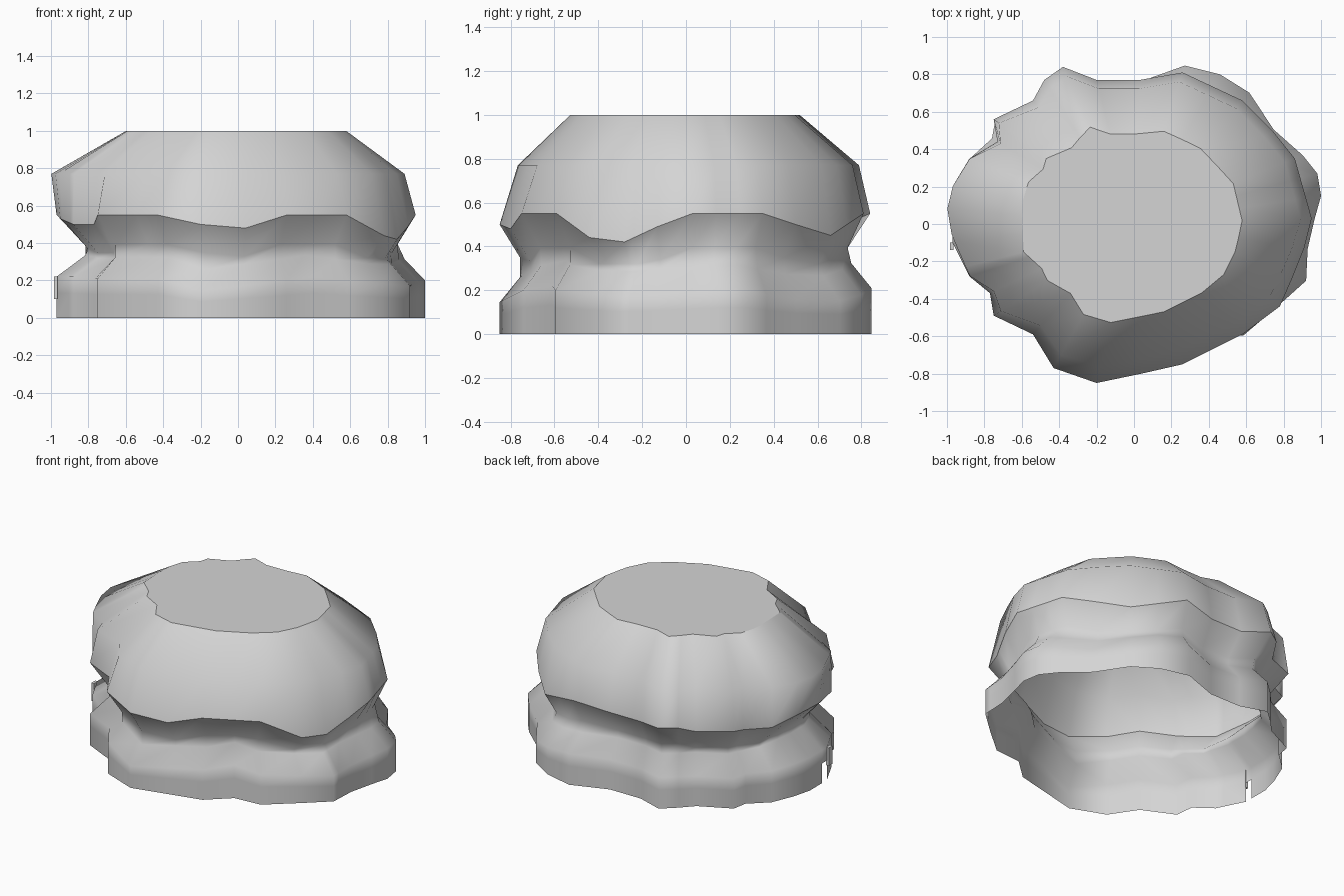
import bpy, bmesh, math

if "Cube" in bpy.data.objects:
    bpy.data.objects.remove(bpy.data.objects["Cube"])

# Outline corners (x, y, z), counter-clockwise
RIM = [(-.43, -.77, .55), (-.2, -.85, .5), (.04, -.8, .48), (.26, -.75, .55), (.58, -.59, .55),
       (.78, -.44, .44), (.85, -.28, .42), (.91, -.13, .49), (.95, .03, .55), (.86, .35, .55),
       (.74, .5, .5), (.58, .66, .45), (.26, .81, .55), (.03, .77, .52), (-.2, .77, .52),
       (-.38, .84, .55), (-.48, .77, .55), (-.54, .66, .5), (-.75, .56, .52), (-.73, .44, .48),
       (-.88, .35, .5), (-.95, .2, .54), (-.97, .08, .55), (-.95, -.05, .53), (-.88, -.28, .5),
       (-.77, -.37, .5), (-.75, -.49, .55), (-.54, -.59, .55)]
BASE = [(-.43, -.76, .21), (-.2, -.85, .145), (.26, -.74, .2), (.4, -.61, .22), (.58, -.6, .2),
        (.92, -.31, .17), (.93, -.1, .18), (1, .15, .2), (.98, .27, .2), (.9, .37, .18),
        (.75, .5, .16), (.62, .7, .15), (.46, .8, .18), (.26, .85, .21), (.03, .76, .2),
        (-.2, .76, .2), (-.38, .82, .21), (-.54, .65, .2), (-.75, .55, .2), (-.76, .45, .2),
        (-.9, .33, .21), (-.97, .1, .22), (-.97, -.1, .22), (-.88, -.28, .22),
        (-.76, -.37, .21), (-.75, -.49, .21), (-.54, -.59, .21)]
TOP = [(-.14, -.53), (.16, -.47), (.36, -.37), (.48, -.27), (.54, -.15), (.58, .01), (.53, .22),
       (.35, .41), (.15, .5), (0, .48), (-.14, .48), (-.24, .52), (-.34, .4), (-.47, .35),
       (-.49, .28), (-.57, .22), (-.6, .1), (-.59, -.15), (-.48, -.25), (-.46, -.31),
       (-.34, -.37), (-.28, -.48)]
TOP = [(x, y, 1.0) for x, y in TOP]
TAU = math.tau


def angle(p):
    return math.atan2(p[1], p[0]) % TAU


def sample(outline, a):
    """Radius and height of an outline along direction a."""
    dx, dy = math.cos(a), math.sin(a)
    for i, p in enumerate(outline):
        q = outline[(i + 1) % len(outline)]
        span = (angle(q) - angle(p)) % TAU
        off = (a - angle(p) + 1e-6) % TAU
        if off <= span + 2e-6:
            cp, cq = p[0] * dy - p[1] * dx, q[0] * dy - q[1] * dx
            t = cp / (cp - cq) if abs(cp - cq) > 1e-9 else 0
            x, y, z = (p[k] + (q[k] - p[k]) * t for k in range(3))
            return math.hypot(x, y), z


# Shared directions so that every ring keeps its corners
angles = [angle(p) for p in RIM]
for p in BASE + TOP:
    if all(abs((angle(p) - b + math.pi) % TAU - math.pi) > .045 for b in angles):
        angles.append(angle(p))
angles.sort()

# Loft profile per direction: foot, wall, ledge, waist, overhang, shoulder, top
bm = bmesh.new()
columns = []
for a in angles:
    rb, zb = sample(BASE, a)
    rr, zr = sample(RIM, a)
    rt, zt = sample(TOP, a)
    left = max(0, -math.cos(a)) ** 6
    front = max(0, -math.sin(a))
    rs = rr + (rt - rr) * (.16 + .1 * front - .24 * left)
    pinch = .89 - .05 * left
    z_waist = max(.32, .33 + (zr - .48) * .9)
    z_ledge = min(zb + .115, z_waist - .03)
    profile = [(rb, 0), (rb, zb * .6), (rb, zb), (rb * pinch, z_ledge),
               ((rb + rr) * .5 * pinch, z_waist), (rr, zr), (rs, .77), (rt, zt)]
    columns.append([bm.verts.new((r * math.cos(a), r * math.sin(a), z)) for r, z in profile])

n = len(columns)
for i in range(n):
    c, d = columns[i], columns[(i + 1) % n]
    for k in range(len(c) - 1):
        f = bm.faces.new((c[k], d[k], d[k + 1], c[k + 1]))
        m = f.calc_center_median()
        # Small notch in the foot on the left side
        if k == 0 and m.x < -.9 and -.1 < m.y < -.05:
            bm.faces.remove(f)
bm.faces.new([c[-1] for c in columns])

# Smooth faces, with creases at the rim, the top and steep folds
rim_verts = {c[5] for c in columns}
top_verts = {c[-1] for c in columns}
for f in bm.faces:
    f.smooth = True
for e in bm.edges:
    on_ring = set(e.verts) <= rim_verts or set(e.verts) <= top_verts
    e.smooth = not (on_ring or e.calc_face_angle(0) > math.radians(48))

mat = bpy.data.materials.new("stone grey")
mat.diffuse_color = (.66, .66, .66, 1)
mat.use_nodes = True
mat.node_tree.nodes["Principled BSDF"].inputs["Base Color"].default_value = mat.diffuse_color


def add_object(name, bm):
    me = bpy.data.meshes.new(name)
    bm.to_mesh(me)
    bm.free()
    me.materials.append(mat)
    ob = bpy.data.objects.new(name, me)
    bpy.context.collection.objects.link(ob)
    return ob


# Hollow boulder shell
add_object("boulder_shell", bm)

# Little chip beside the notch
bm = bmesh.new()
bmesh.ops.create_cube(bm, size=1)
for v in bm.verts:
    v.co = (v.co.x * .02 - .975, v.co.y * .04 - .12, v.co.z * .12 + .16)
add_object("edge_chip", bm)
